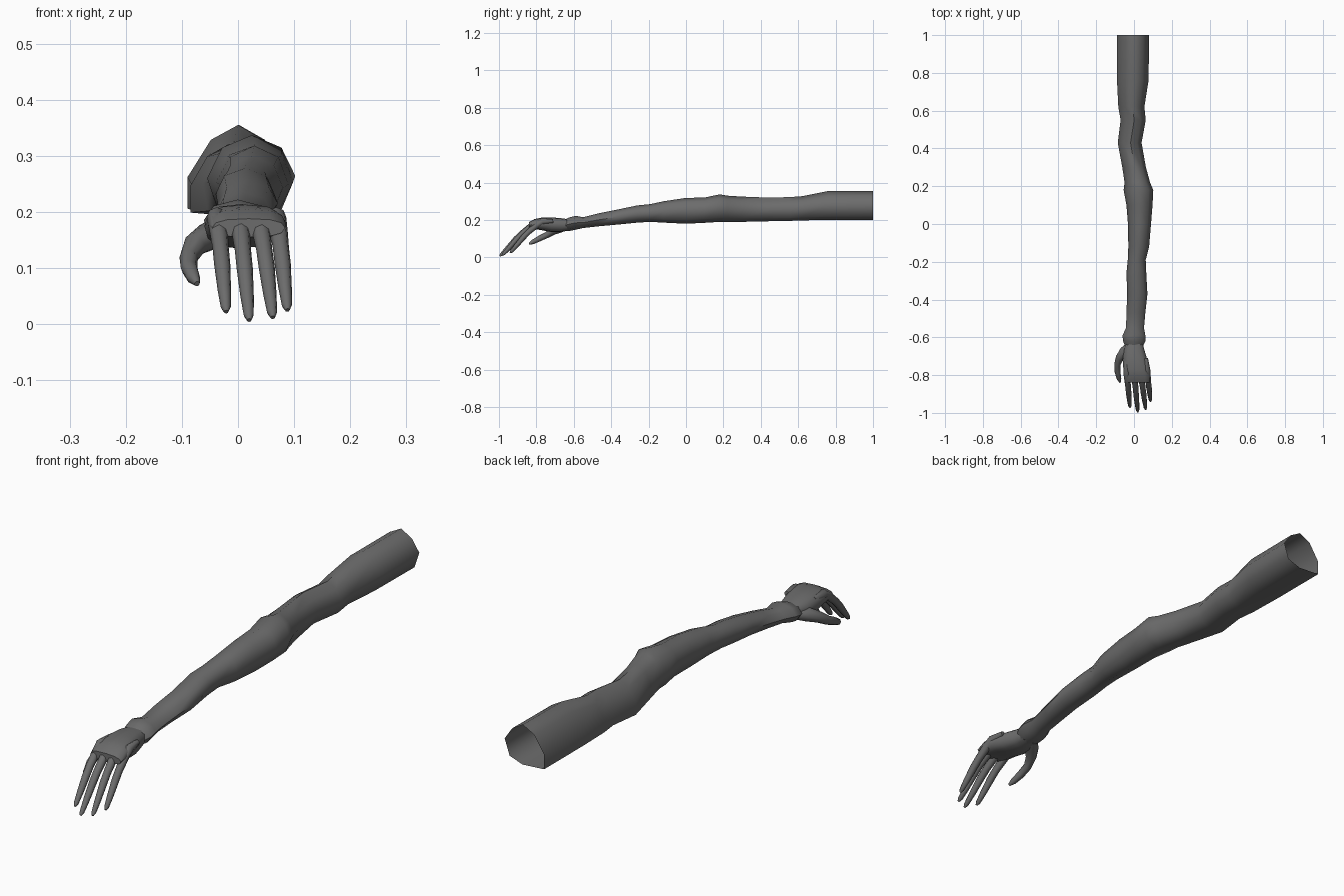
import bpy, bmesh, math
from mathutils import Vector

if "Cube" in bpy.data.objects:
    bpy.data.objects.remove(bpy.data.objects["Cube"])

skin = bpy.data.materials.new("grey skin")
skin.diffuse_color = (0.15, 0.15, 0.15, 1)
skin.use_nodes = True
skin.node_tree.nodes["Principled BSDF"].inputs["Base Color"].default_value = skin.diffuse_color


def loft(name, rings, cap_start=True, cap_end=True):
    """Skin a list of equal-length point rings into one smooth object."""
    bm = bmesh.new()
    loops = [[bm.verts.new(p) for p in ring] for ring in rings]
    n = len(loops[0])
    for a, b in zip(loops, loops[1:]):
        for i in range(n):
            bm.faces.new((a[i], a[(i + 1) % n], b[(i + 1) % n], b[i]))
    if cap_start:
        bm.faces.new(loops[0])
    if cap_end:
        bm.faces.new(loops[-1])
    bmesh.ops.recalc_face_normals(bm, faces=bm.faces)
    me = bpy.data.meshes.new(name)
    bm.to_mesh(me)
    bm.free()
    ob = bpy.data.objects.new(name, me)
    bpy.context.collection.objects.link(ob)
    me.materials.append(skin)
    bpy.ops.object.select_all(action='DESELECT')
    ob.select_set(True)
    bpy.context.view_layer.objects.active = ob
    bpy.ops.object.shade_smooth_by_angle(angle=math.radians(60))
    return ob


def oval(n):
    return [(math.sin(2 * math.pi * i / n), math.cos(2 * math.pi * i / n)) for i in range(n)]


def box_ring(y, x0, x1, z0, z1, shape):
    """Cross-section scaled into the given x and z limits."""
    return [((x0 + x1) / 2 + u * (x1 - x0) / 2, y, (z0 + z1) / 2 + v * (z1 - z0) / 2)
            for u, v in shape]


# Arm: open at the shoulder, from a lopsided section to an even one
shoulder = [(0.08, 1), (0.62, 0.66), (1, 0.05), (0.75, -0.75), (0.1, -1),
            (-1, -0.92), (-1, -0.2), (-0.5, 0.66)]
arm = [  # y, x min, x max, z min, z max
    (1.00, -.09, .08, .20, .355), (0.76, -.09, .077, .20, .355),
    (0.62, -.083, .055, .198, .327), (0.55, -.071, .062, .195, .322),
    (0.43, -.086, .04, .193, .32), (0.30, -.062, .063, .19, .325),
    (0.22, -.05, .085, .19, .33), (0.18, -.055, .102, .19, .337),
    (0.10, -.04, .098, .185, .32), (0.00, -.032, .09, .18, .318),
    (-0.12, -.03, .08, .186, .30), (-0.19, -.033, .062, .19, .285),
    (-0.26, -.04, .065, .186, .278), (-0.37, -.036, .071, .175, .255),
    (-0.47, -.04, .06, .166, .235), (-0.55, -.042, .053, .157, .215),
    (-0.59, -.061, .06, .148, .222), (-0.62, -.058, .06, .142, .215),
    (-0.65, -.046, .046, .14, .202)]
rings = []
for y, x0, x1, z0, z1 in arm:
    t = min(1, max(0, (y - 0.1) / 0.35))
    shape = [(a[0] * t + b[0] * (1 - t), a[1] * t + b[1] * (1 - t))
             for a, b in zip(shoulder, oval(8))]
    rings.append(box_ring(y, x0, x1, z0, z1, shape))
loft("arm", rings, cap_start=False)

# Palm: flattened, widening to the knuckles
palm = [(-0.63, -.042, .045, .143, .204), (-0.67, -.056, .056, .135, .21),
        (-0.72, -.06, .071, .135, .214), (-0.77, -.056, .082, .145, .213),
        (-0.81, -.054, .086, .152, .205), (-0.84, -.046, .084, .155, .188)]
flat = [(math.copysign(abs(u) ** 0.75, u), math.copysign(abs(v) ** 0.85, v)) for u, v in oval(12)]
loft("palm", [box_ring(*p, flat) for p in palm])


def digit(name, path, radii):
    """Tapered eight-sided tube following a path."""
    pts = [Vector(p) for p in path]
    rings = []
    for i, p in enumerate(pts):
        tan = (pts[min(i + 1, len(pts) - 1)] - pts[max(i - 1, 0)]).normalized()
        side = tan.cross(Vector((0, 0, 1))).normalized()
        up = side.cross(tan)
        rings.append([p + radii[i] * (u * side + v * up) for u, v in oval(8)])
    loft(name, rings)


# Four fingers: tendon start, knuckle, two joints, tip
fingers = [("index_finger", -.038, -.021, -.972, .022), ("middle_finger", .001, .020, -.996, .007),
           ("ring_finger", .036, .062, -.982, .012), ("little_finger", .068, .088, -.94, .025)]
profile = [(-.35, -.02), (0, 0), (.2, .14), (.42, .33), (.58, .50), (.80, .77), (.95, .95), (1, 1)]
radii = [.010, .018, .0165, .0145, .0145, .012, .009, .004]
for name, xa, xb, yt, zt in fingers:
    ya, za = -.79 + (.02 if name == "little_finger" else 0), .191
    digit(name, [(xa + (xb - xa) * max(s, -.2), ya + (yt - ya) * s, za + (zt - za) * d)
                 for s, d in profile], radii)

# Thumb: bends out from the wrist, then back in
digit("thumb", [(-.025, -.645, .165), (-.05, -.675, .158), (-.077, -.71, .141), (-.088, -.745, .119),
                (-.087, -.785, .100), (-.079, -.82, .082), (-.073, -.838, .072)],
      [.022, .027, .021, .0165, .015, .012, .005])
